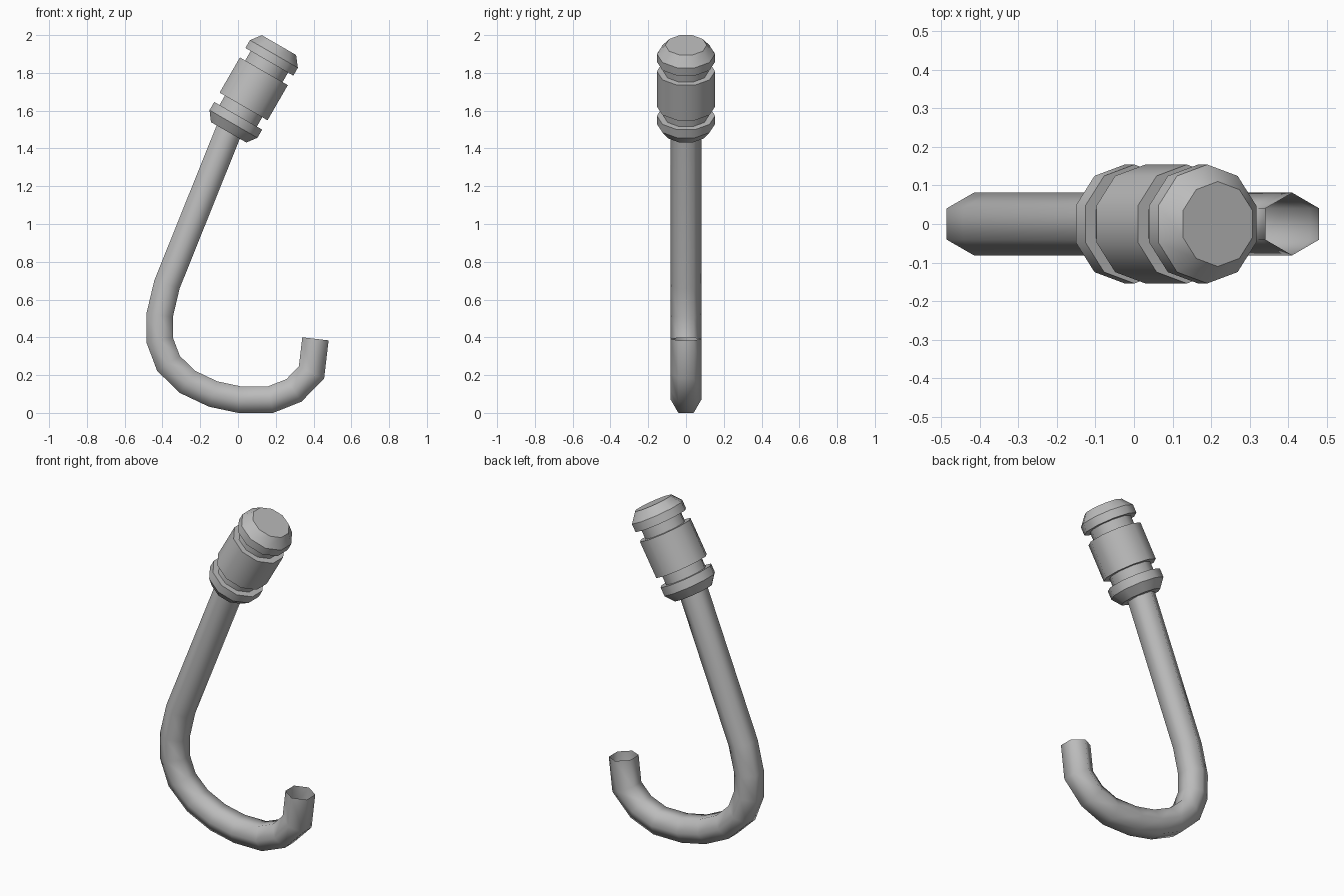
import bpy, bmesh, math
from mathutils import Vector

cube = bpy.data.objects.get("Cube")
if cube:
    bpy.data.objects.remove(cube)

# Plain grey metal
GREY = (0.5, 0.5, 0.5, 1.0)
mat = bpy.data.materials.new("grey metal")
mat.use_nodes = True
mat.diffuse_color = GREY
mat.node_tree.nodes["Principled BSDF"].inputs["Base Color"].default_value = GREY

SIDE = Vector((0, 1, 0))


def ring(bm, centre, across, radius, sides, stretch=1.0):
    """Polygon of vertices with one corner on the +y side."""
    step = math.tau / sides
    return [bm.verts.new(centre + SIDE * radius * math.cos(i * step)
                         + across * radius * stretch * math.sin(i * step))
            for i in range(sides)]


def loft(name, rings_spec, sides, capped, crisp):
    """Skin a list of (centre, across, radius, stretch) rings."""
    bm = bmesh.new()
    rings = [ring(bm, c, a, r, sides, s) for c, a, r, s in rings_spec]
    for lower, upper in zip(rings, rings[1:]):
        for i in range(sides):
            j = (i + 1) % sides
            bm.faces.new((lower[i], lower[j], upper[j], upper[i]))
    if capped:
        bm.faces.new(rings[0])
        bm.faces.new(rings[-1])
    bmesh.ops.recalc_face_normals(bm, faces=bm.faces)
    for f in bm.faces:
        f.smooth = len(f.verts) == 4
    if crisp:  # keep the turned shoulders sharp
        for loop in rings:
            for i in range(sides):
                bm.edges.get((loop[i], loop[(i + 1) % sides])).smooth = False
    mesh = bpy.data.meshes.new(name)
    bm.to_mesh(mesh)
    bm.free()
    mesh.materials.append(mat)
    obj = bpy.data.objects.new(name, mesh)
    bpy.context.collection.objects.link(obj)
    return obj


# Hooked tube: hexagonal section mitred along a path, open at the tip
path = [Vector((x, 0, z)) for x, z in (
    (0.41, 0.392), (0.389, 0.214), (0.296, 0.119), (0.172, 0.07),
    (0.008, 0.07), (-0.132, 0.10), (-0.267, 0.164), (-0.368, 0.262),
    (-0.414, 0.384), (-0.415, 0.516), (-0.376, 0.68), (-0.04, 1.516))]
spec = []
for k, p in enumerate(path):
    before = (p - path[k - 1]).normalized() if k else None
    after = (path[k + 1] - p).normalized() if k + 1 < len(path) else None
    before, after = before or after, after or before
    tangent = (before + after).normalized()
    spec.append((p, SIDE.cross(tangent), 0.081, 1 / tangent.dot(after)))
loft("hooked_tube", spec, 6, False, False)

# Turned handle: ten-sided profile of (distance below top, radius)
axis = Vector((math.sin(math.radians(30)), 0, math.cos(math.radians(30))))
top = Vector((0.217, 0, 1.947))
profile = [(0, 0.11), (0.054, 0.154), (0.102, 0.154), (0.102, 0.12),
           (0.16, 0.12), (0.16, 0.154), (0.375, 0.154), (0.375, 0.12),
           (0.432, 0.12), (0.432, 0.154), (0.482, 0.154), (0.533, 0.114)]
loft("grip", [(top - axis * d, SIDE.cross(axis), r, 1.0) for d, r in profile],
     10, True, True)
